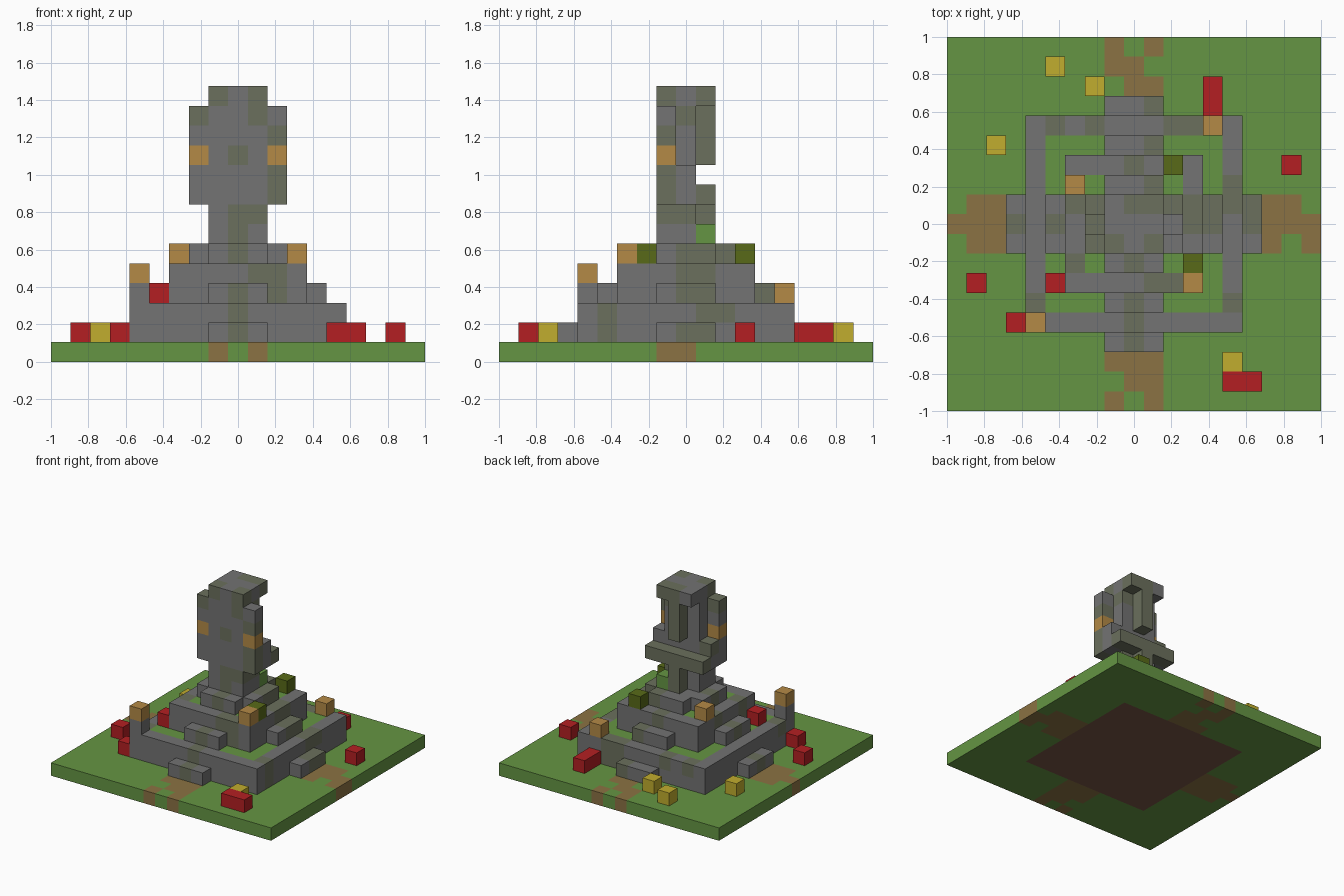
import bpy
import bmesh
from mathutils import Vector

U = 2 / 19  # edge of one block


def srgb(r, g, b):
    """8-bit sRGB to linear RGBA."""
    lin = [c / 12.92 if c <= 0.04045 else ((c + 0.055) / 1.055) ** 2.4
           for c in (r / 255, g / 255, b / 255)]
    return (*lin, 1.0)


def material(name, *rgb):
    mat = bpy.data.materials.new(name)
    mat.use_nodes = True
    mat.diffuse_color = srgb(*rgb)
    for node in mat.node_tree.nodes:
        if node.type == 'BSDF_PRINCIPLED':
            node.inputs["Base Color"].default_value = srgb(*rgb)
    return mat


def box(i0, i1, j0, j1, k0, k1):
    """Set of block cells, limits included."""
    return {(i, j, k) for i in range(i0, i1 + 1)
            for j in range(j0, j1 + 1) for k in range(k0, k1 + 1)}


def slab(half, j0, j1, k0, k1):
    """Box that is symmetric across x."""
    return box(-half, half, j0, j1, k0, k1)


def square(r, k0, k1):
    return slab(r, -r, r, k0, k1)


def ring(r, k0, k1):
    return square(r, k0, k1) - square(r - 1, k0, k1)


def build(name, cells, mats, pick=lambda cell: 0):
    """Skin a set of cells; pick(cell) gives the material slot."""
    bm = bmesh.new()
    for cell in sorted(cells):
        centre = Vector((cell[0], cell[1], cell[2] + 0.5))
        for axis in range(3):
            for sign in (-1, 1):
                n = Vector((0, 0, 0))
                n[axis] = sign
                if tuple(int(c + d) for c, d in zip(cell, n)) in cells:
                    continue
                a = Vector((0, 0, 0))
                a[(axis + 1) % 3] = 0.5
                b = n.cross(a)
                mid = centre + n / 2
                face = bm.faces.new([bm.verts.new((mid + p) * U)
                                     for p in (a + b, b - a, -a - b, a - b)])
                face.material_index = pick(cell)
    bmesh.ops.remove_doubles(bm, verts=bm.verts[:], dist=U / 100)
    # Merge flat areas of one colour
    bmesh.ops.dissolve_limit(bm, angle_limit=0.01, verts=bm.verts[:],
                             edges=bm.edges[:], delimit={'MATERIAL'})
    mesh = bpy.data.meshes.new(name)
    bm.normal_update()
    bm.to_mesh(mesh)
    bm.free()
    for mat in mats:
        mesh.materials.append(mat)
    obj = bpy.data.objects.new(name, mesh)
    bpy.context.collection.objects.link(obj)
    return obj


if "Cube" in bpy.data.objects:
    bpy.data.objects.remove(bpy.data.objects["Cube"], do_unlink=True)

grass = material("grass", 101, 149, 67)
path = material("dirt_path", 139, 114, 67)
soil = material("dark_soil", 121, 85, 70)
stone = material("stone", 115, 115, 115)
moss = material("mossy_stone", 107, 112, 93)
clay = material("orange_clay", 180, 138, 70)
red = material("red_flower", 180, 31, 34)
yellow = material("yellow_flower", 193, 173, 46)
olive = material("olive_bush", 88, 106, 24)
stones = [stone, moss]

# Ground with worn paths and soil under the monument
ground = square(9, 0, 0)
foundation = square(5, 0, 0)
trail = slab(1, -7, 7, 0, 0) | box(-8, 7, -1, 1, 0, 0)
trail |= box(0, 1, -8, -8, 0, 0) | box(-1, 0, 8, 8, 0, 0) | box(8, 8, 0, 1, 0, 0)
trail |= box(9, 9, -1, 0, 0, 0)
trail |= {(-9, 0, 0), (-1, -9, 0), (1, -9, 0), (-1, 9, 0), (1, 9, 0)}
trail -= {(-1, 7, 0)}
build("ground", ground, [grass, path, soil],
      lambda c: 2 if c in foundation else 1 if c in trail else 0)

# Grass terraces held by the walls
build("lower_terrace", square(4, 1, 2), [grass])
build("upper_terrace", square(2, 3, 4), [grass])

# Moss patches on the walls
lower_moss = (slab(0, -5, -5, 1, 2) | box(2, 3, 5, 5, 1, 2) | box(5, 5, 1, 2, 2, 2)
              | box(5, 5, -4, -4, 1, 2) | box(5, 5, 0, 0, 1, 1)
              | {(-4, 5, 2), (-2, 5, 2), (-1, 5, 1), (-5, -4, 2), (-5, 1, 1)})
upper_moss = (box(1, 2, -3, -3, 4, 4) | box(2, 2, -3, -3, 3, 3)
              | box(3, 3, 0, 1, 3, 4) | box(-3, -3, -2, -2, 3, 4)
              | slab(0, 3, 3, 3, 4) | {(-3, 1, 4), (0, -3, 3)})

# Outer and inner retaining walls
build("lower_wall", ring(5, 1, 2) | {(-5, -5, 3)}, stones,
      lambda c: int(c in lower_moss))
build("upper_wall", ring(3, 3, 4), stones, lambda c: int(c in upper_moss))

# Steps on all four sides of each level
for level, (reach, k) in enumerate(((6, 1), (4, 3), (2, 5))):
    sides = {"front": slab(1, -reach, -reach, k, k),
             "back": slab(1, reach, reach, k, k),
             "right": box(-reach, -reach, -1, 1, k, k),
             "left": box(reach, reach, -1, 1, k, k)}
    mossy = {"front": {0}, "back": {1}, "right": {0}, "left": {0, 1}}
    for side, cells in sides.items():
        along = 0 if side in ("front", "back") else 1
        build(f"{side}_step_{level + 1}", cells, stones,
              lambda c, s=side, a=along: int(c[a] in mossy[s]))

# Statue: pedestal, legs and rear post
build("pedestal", square(1, 5, 5), stones)
build("statue_legs", slab(1, -1, 0, 6, 7), stones,
      lambda c: int((c[0] >= 0 and c[2] == 7) or c[0] == 0))
build("rear_post", slab(0, 1, 1, 6, 7), [moss])

# Statue: waist shelf stepping back, then the broad front with its arms
waist = slab(2, -1, 1, 8, 8) | slab(2, -1, 0, 9, 9)
build("waist_shelf", waist, stones,
      lambda c: int(c[1] == 1 or (c[0] == 2 and c[1] == -1) or c == (-2, 0, 9)))
bosses = {(-2, -1, 10), (2, -1, 10)}
chest_moss = {(0, -1, 10), (-2, -1, 12), (2, -1, 11), (1, -1, 12), (1, 0, 12)}
build("chest", (slab(2, -1, -1, 10, 12) | slab(1, 0, 0, 10, 12)) - bosses, stones,
      lambda c: int(c in chest_moss))
build("hanging_spine", slab(0, 1, 1, 10, 12), [moss])
build("head_slab", square(1, 13, 13), stones,
      lambda c: int(c[0] == 1 and c[1] != 0 or c == (-1, -1, 13) or c == (0, 1, 13)))

# Loose coloured blocks
scatter = {
    "arm_boss": (clay, bosses),
    "clay_pot": (clay, {(-5, -5, 4), (4, 5, 3), (-3, 2, 5), (3, -3, 5)}),
    "bush": (olive, {(2, 3, 5), (3, -2, 5)}),
    "creeper": (grass, {(1, 1, 6)}),
    "red_flower": (red, {(8, 3, 1), (-8, -3, 1), (-6, -5, 1), (-4, -3, 3)}),
    "yellow_flower": (yellow, {(-4, 8, 1), (-2, 7, 1), (-7, 4, 1), (5, -7, 1)}),
}
for name, (mat, spots) in scatter.items():
    for n, cell in enumerate(sorted(spots)):
        build(f"{name}_{n + 1}", {cell}, [mat])
build("red_flower_bed_back", box(4, 4, 6, 7, 1, 1), [red])
build("red_flower_bed_front", box(5, 6, -8, -8, 1, 1), [red])
